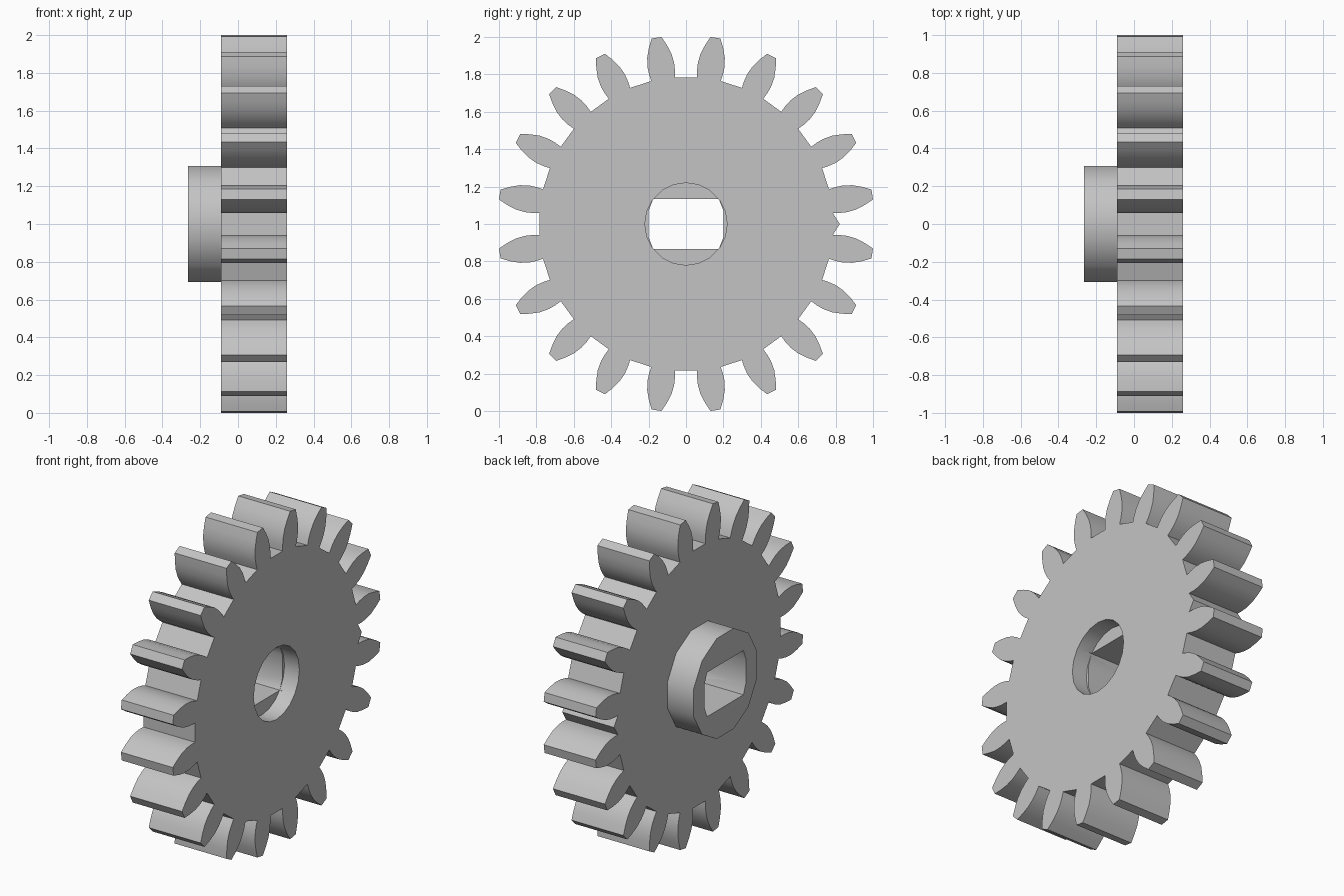
import bpy
import bmesh
from math import sin, cos, pi, radians

cube = bpy.data.objects.get("Cube")
if cube:
    bpy.data.objects.remove(cube, do_unlink=True)

TEETH = 20
BACK, FACE, FRONT = -0.265, -0.09, 0.26   # hub end, gear back, gear front
STEP = 0.16                               # where the bore turns into the slot

grey = bpy.data.materials.new("plain grey")
grey.use_nodes = True
colour = (0.55, 0.55, 0.55, 1)
grey.diffuse_color = colour
grey.node_tree.nodes["Principled BSDF"].inputs["Base Color"].default_value = colour


def prism(name, outline, x0, x1):
    """Extrude a y-z outline along x, centred on the axle."""
    bm = bmesh.new()
    cap = bm.faces.new([bm.verts.new((x0, y, z + 1)) for y, z in outline])
    side = bmesh.ops.extrude_face_region(bm, geom=[cap])["geom"]
    moved = [v for v in side if isinstance(v, bmesh.types.BMVert)]
    bmesh.ops.translate(bm, verts=moved, vec=(x1 - x0, 0, 0))
    bmesh.ops.recalc_face_normals(bm, faces=bm.faces)
    mesh = bpy.data.meshes.new(name)
    bm.to_mesh(mesh)
    bm.free()
    mesh.materials.append(grey)
    obj = bpy.data.objects.new(name, mesh)
    bpy.context.collection.objects.link(obj)
    return obj


def ring(radius, sides, offset=0.0):
    return [(radius * cos(2 * pi * (i + offset) / sides),
             radius * sin(2 * pi * (i + offset) / sides)) for i in range(sides)]


def combine(target, tool, operation):
    """Apply a boolean and discard the tool."""
    tool.hide_render = True
    mod = target.modifiers.new(operation.title(), 'BOOLEAN')
    mod.operation = operation
    mod.solver = 'EXACT'
    mod.object = tool
    graph = bpy.context.evaluated_depsgraph_get()
    result = bpy.data.meshes.new_from_object(target.evaluated_get(graph))
    target.modifiers.clear()
    target.data = result
    bpy.data.objects.remove(tool, do_unlink=True)


# Toothed outline: each flank is (radius, half width), mirrored about the tooth
flank = [(0.784, 0.064), (0.82, 0.070), (0.86, 0.072), (0.91, 0.066),
         (0.96, 0.049), (1.008, 0.027)]
tooth = [(r, -w) for r, w in flank] + [(r, w) for r, w in reversed(flank)]
outline = [(0.822, 0.0)]                  # small nib in one gullet
for i in range(TEETH):
    a = 2 * pi * (i + 0.5) / TEETH
    outline += [(r * cos(a) - t * sin(a), r * sin(a) + t * cos(a)) for r, t in tooth]

gear = prism("spur_gear", outline, FACE, FRONT)

# Hub boss on the back
combine(gear, prism("hub", ring(0.317, 12, 0.5), BACK, FACE + 0.05), 'UNION')

# Round counterbore at the front, double-flat axle slot behind it
combine(gear, prism("bore_cutter", ring(0.22, 20), STEP, FRONT + 0.1), 'DIFFERENCE')
slot = [(0.175, -0.135), (0.2, -0.07), (0.2, 0.07), (0.175, 0.135)]
slot += [(-y, -z) for y, z in slot]
combine(gear, prism("slot_cutter", slot, BACK - 0.1, STEP + 0.02), 'DIFFERENCE')

# Smooth flanks and bore, crisp edges
bpy.ops.object.select_all(action='DESELECT')
gear.select_set(True)
bpy.context.view_layer.objects.active = gear
bpy.ops.object.shade_smooth_by_angle(angle=radians(32))
